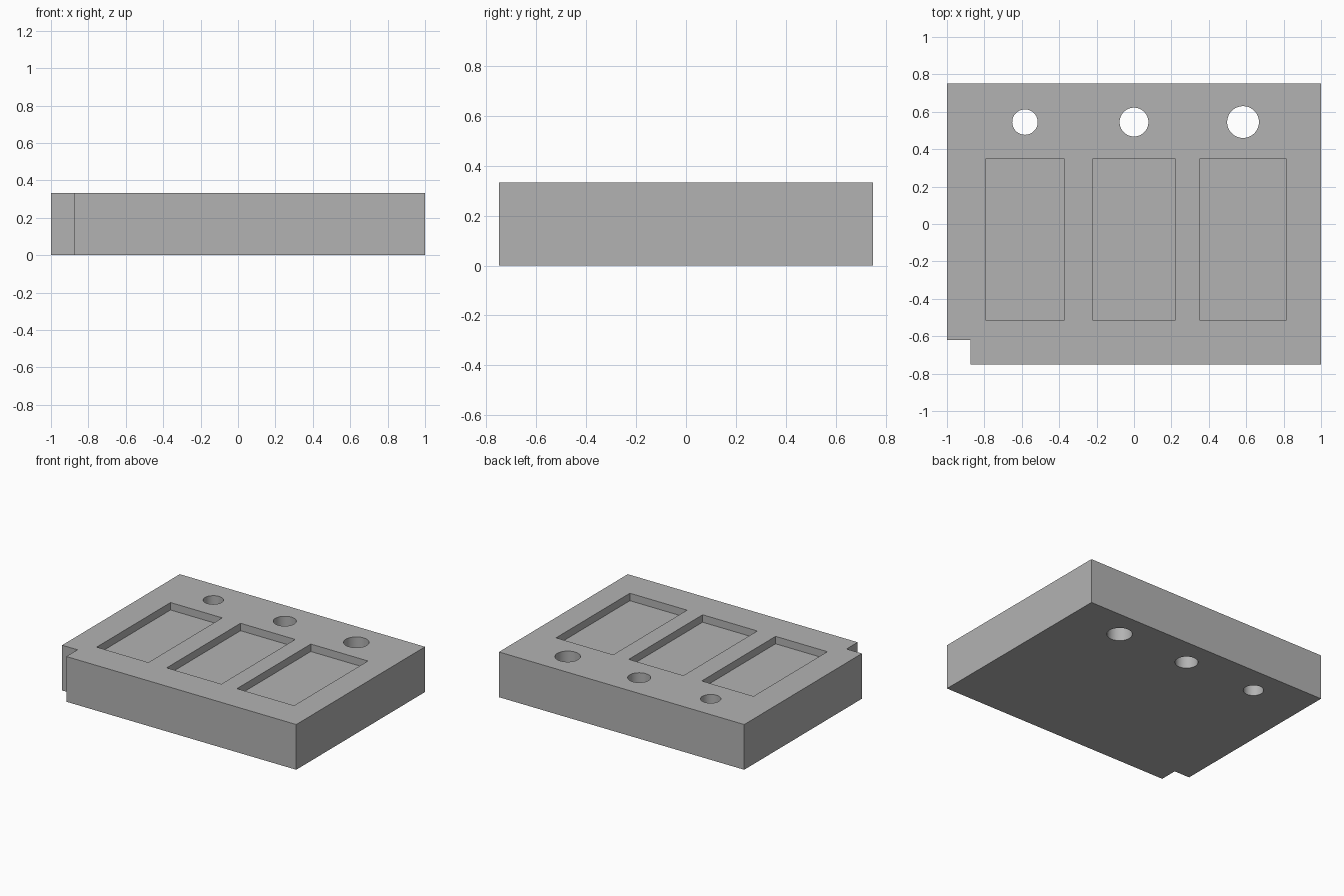
import bpy, bmesh
from mathutils import Matrix, Vector

if "Cube" in bpy.data.objects:
    bpy.data.objects.remove(bpy.data.objects["Cube"])

HEIGHT = 1 / 3
POCKET_DEPTH = 0.055

grey = bpy.data.materials.new("plain grey")
grey.diffuse_color = (0.45, 0.45, 0.45, 1)
grey.use_nodes = True
grey.node_tree.nodes["Principled BSDF"].inputs["Base Color"].default_value = grey.diffuse_color


def make_object(name, bm):
    mesh = bpy.data.meshes.new(name)
    bmesh.ops.recalc_face_normals(bm, faces=bm.faces)
    bm.to_mesh(mesh)
    bm.free()
    mesh.materials.append(grey)
    obj = bpy.data.objects.new(name, mesh)
    bpy.context.collection.objects.link(obj)
    return obj


def add_box(bm, lo, hi):
    lo, hi = Vector(lo), Vector(hi)
    mat = Matrix.Translation((lo + hi) / 2) @ Matrix.Diagonal((*(hi - lo), 1))
    bmesh.ops.create_cube(bm, size=1, matrix=mat)


# Slab outline with the square notch at the front left corner
outline = [(-0.875, -0.75), (1, -0.75), (1, 0.75), (-1, 0.75), (-1, -0.62), (-0.875, -0.62)]
bm = bmesh.new()
base = bm.faces.new([bm.verts.new((x, y, 0)) for x, y in outline])
top = bmesh.ops.extrude_face_region(bm, geom=[base])["geom"]
bmesh.ops.translate(bm, vec=(0, 0, HEIGHT),
                    verts=[v for v in top if isinstance(v, bmesh.types.BMVert)])
slab = make_object("slab", bm)

# Three pockets and three through holes, growing to the right
cut = bmesh.new()
for x, width, radius in ((-0.583, 0.422, 0.068), (0, 0.446, 0.077), (0.583, 0.466, 0.085)):
    add_box(cut, (x - width / 2, -0.512, HEIGHT - POCKET_DEPTH),
            (x + width / 2, 0.348, HEIGHT + 0.1))
    bmesh.ops.create_cone(cut, cap_ends=True, segments=64, radius1=radius, radius2=radius,
                          depth=1, matrix=Matrix.Translation((x, 0.545, HEIGHT / 2)))
cutter = make_object("pocket_and_hole_cutter", cut)
cutter.hide_render = True
cutter.hide_set(True)

boolean = slab.modifiers.new("cut pockets and holes", 'BOOLEAN')
boolean.operation = 'DIFFERENCE'
boolean.solver = 'EXACT'
boolean.object = cutter

# Apply the cut, then smooth the hole walls
bpy.context.view_layer.objects.active = slab
slab.select_set(True)
bpy.ops.object.modifier_apply(modifier=boolean.name)
bpy.data.objects.remove(cutter)
bpy.ops.object.shade_smooth_by_angle()
